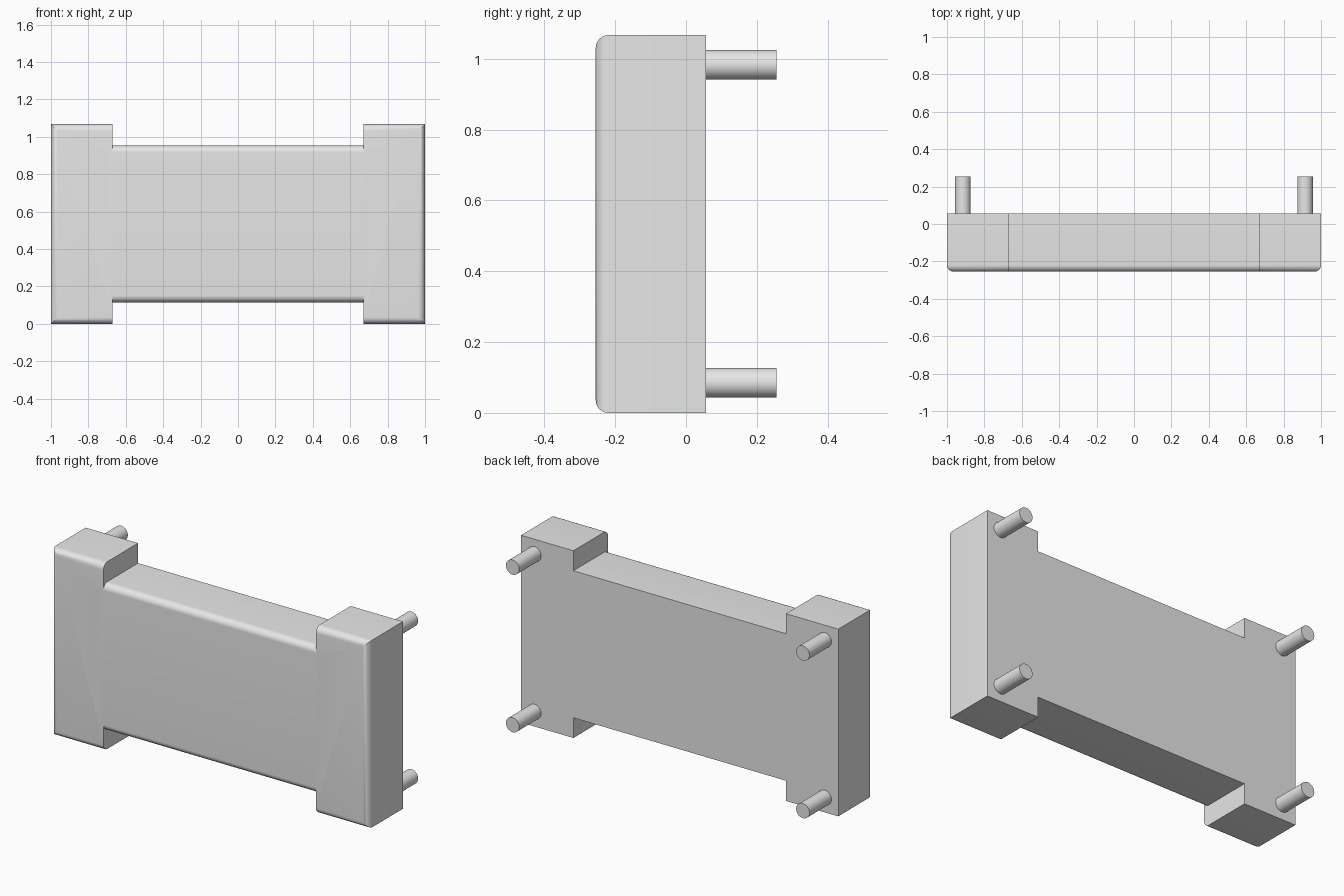
import bpy, bmesh, math
from mathutils import Matrix, Vector

cube = bpy.data.objects.get("Cube")
if cube:
    bpy.data.objects.remove(cube, do_unlink=True)

FRONT, BACK, PEG_END = -0.255, 0.057, 0.255
HEIGHT, ROUND = 1.067, 0.036

grey = bpy.data.materials.new("light_grey")
grey.use_nodes = True
grey.diffuse_color = (0.8, 0.8, 0.8, 1)
grey.node_tree.nodes["Principled BSDF"].inputs["Base Color"].default_value = (0.8, 0.8, 0.8, 1)


def add_object(name, bm):
    mesh = bpy.data.meshes.new(name)
    bmesh.ops.recalc_face_normals(bm, faces=bm.faces)
    bm.to_mesh(mesh)
    bm.free()
    mesh.materials.append(grey)
    obj = bpy.data.objects.new(name, mesh)
    bpy.context.collection.objects.link(obj)
    return obj


def activate(obj):
    bpy.ops.object.select_all(action='DESELECT')
    obj.select_set(True)
    bpy.context.view_layer.objects.active = obj


def block(name, x0, x1, z0, z1):
    """Box whose front edges are rounded, except those facing inward."""
    bm = bmesh.new()
    bmesh.ops.create_cube(bm, size=1)
    size = Vector((x1 - x0, BACK - FRONT, z1 - z0))
    centre = Vector(((x0 + x1) / 2, (FRONT + BACK) / 2, (z0 + z1) / 2))
    for v in bm.verts:
        v.co = v.co * size + centre
    edges = []
    for e in bm.edges:
        a, b = (v.co for v in e.verts)
        on_front = max(a.y, b.y) < FRONT + 0.001
        horizontal = abs(a.z - b.z) < 0.001
        outer_side = min(abs(a.x), abs(b.x)) > 0.999
        if on_front and (horizontal or outer_side):
            edges.append(e)
    bmesh.ops.bevel(bm, geom=edges, offset=ROUND, offset_type='OFFSET',
                    segments=8, profile=0.5, affect='EDGES')
    return add_object(name, bm)


# Body: a wide middle panel joined to two taller end blocks
body = block("body", -0.7, 0.7, 0.115, 0.953)
for x0, x1 in ((-1, -0.67), (0.67, 1)):
    end = block("end_block", x0, x1, 0, HEIGHT)
    union = body.modifiers.new("join_end", 'BOOLEAN')
    union.operation = 'UNION'
    union.solver = 'EXACT'
    union.object = end
    activate(body)
    bpy.ops.object.modifier_apply(modifier=union.name)
    bpy.data.objects.remove(end, do_unlink=True)
activate(body)
bpy.ops.object.shade_smooth_by_angle(angle=math.radians(30))

# Four round mounting pegs on the back
for side, x in (("right", -0.915), ("left", 0.915)):
    for level, z in (("lower", 0.085), ("upper", 0.983)):
        bm = bmesh.new()
        bmesh.ops.create_cone(bm, cap_ends=True, segments=32, radius1=0.042,
                              radius2=0.042, depth=PEG_END - BACK)
        turn = Matrix.Rotation(math.radians(90), 4, 'X')
        move = Matrix.Translation((x, (PEG_END + BACK) / 2, z))
        bm.transform(move @ turn)
        activate(add_object(f"{level}_{side}_peg", bm))
        bpy.ops.object.shade_smooth_by_angle(angle=math.radians(30))
